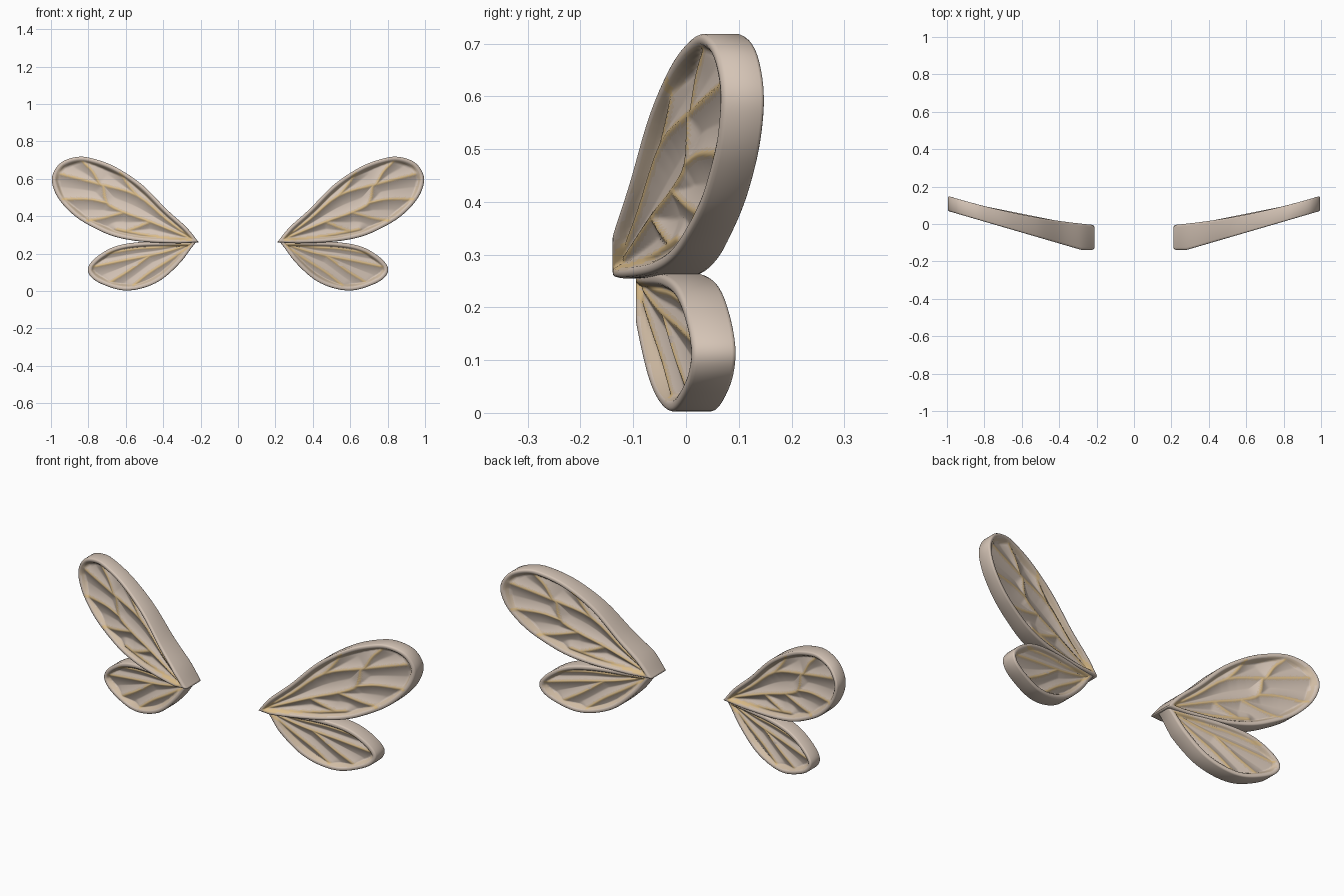
import bpy, bmesh, math
from mathutils import Vector

if "Cube" in bpy.data.objects:
    bpy.data.objects.remove(bpy.data.objects["Cube"])


def material(name, rgb):
    m = bpy.data.materials.new(name)
    m.use_nodes = True
    m.diffuse_color = (*rgb, 1)
    m.node_tree.nodes["Principled BSDF"].inputs["Base Color"].default_value = (*rgb, 1)
    return m


BEIGE = material("wing beige", (0.66, 0.55, 0.465))
TAN = material("warm tan", (0.63, 0.50, 0.37))
GOLD = material("vein gold", (0.70, 0.50, 0.25))


def smooth_path(pts, steps):
    """Catmull-Rom path through a few (x, z) points."""
    p = [Vector(q) for q in pts]
    p = [2 * p[0] - p[1]] + p + [2 * p[-1] - p[-2]]
    out = []
    for a, b, c, d in zip(p, p[1:], p[2:], p[3:]):
        for i in range(steps):
            t = i / steps
            out.append(0.5 * (2 * b + (c - a) * t + (2 * a - 5 * b + 4 * c - d) * t * t
                              + (3 * b - a - 3 * c + d) * t ** 3))
    return out + [p[-2]]


def distance(q, path):
    best = 9.0
    for a, b in zip(path, path[1:]):
        ab = b - a
        t = max(0, min(1, (q - a).dot(ab) / max(ab.length_squared, 1e-9)))
        best = min(best, (q - a - ab * t).length)
    return best


def relief(edge_gap, vein_gap):
    """Share of the full thickness: rounded rim, raised veins, sunken panels."""
    t = max(0, min(1, (edge_gap - 0.014) / 0.035))
    rim = 1 - t * t * (3 - 2 * t)
    vein = 0.22 + 0.52 * math.exp(-(vein_gap / 0.034) ** 1.2)
    u = 1 - min(1, edge_gap / 0.009)
    lip = 0.8 + 0.2 * math.sqrt(1 - u * u)
    return lip * max(rim, vein)


def colour_index(edge_gap, vein_gap):
    if edge_gap > 0.012 and vein_gap < 0.0055:
        return 2
    if vein_gap < 0.011 and edge_gap > 0.012 or 0.02 < edge_gap < 0.034:
        return 1
    return 0


def build_wing(name, outline, centre, veins, front, back):
    edge = smooth_path(outline, 5)
    loop = smooth_path(outline, 12)[:-1]
    paths = [smooth_path(v, 4) for v in veins]
    centre = Vector(centre)
    n = len(loop)

    # Concentric rings of points with their gaps to the rim and the veins
    scales = [1, 0.99, 0.975, 0.955] + [0.93 - 0.025 * i for i in range(36)]
    rings = []
    for s in scales:
        ring = []
        for p in loop:
            q = centre + (p - centre) * s
            edge_gap = 0 if s == 1 else distance(q, edge)
            ring.append((q, edge_gap, min(distance(q, v) for v in paths)))
        rings.append(ring)

    # Rim and membrane, front and back
    bm = bmesh.new()
    outer = []
    for side in (-1, 1):
        previous = None
        for k, ring in enumerate(rings):
            verts = []
            for q, e, v in ring:
                f, b = front(q.x), back(q.x)
                y = (f + b) / 2 + side * (b - f) / 2 * relief(e, v)
                verts.append(bm.verts.new((q.x, y, q.y)))
            if previous:
                for i in range(n):
                    j = (i + 1) % n
                    face = bm.faces.new((previous[i], previous[j], verts[j], verts[i]))
                    corners = (rings[k - 1][i], rings[k - 1][j], ring[i], ring[j])
                    face.material_index = colour_index(sum(c[1] for c in corners) / 4,
                                                       sum(c[2] for c in corners) / 4)
            else:
                outer.append(verts)
            previous = verts
        bm.faces.new(previous)

    # Outer wall joining both faces
    for i in range(n):
        j = (i + 1) % n
        bm.faces.new((outer[0][i], outer[0][j], outer[1][j], outer[1][i]))
    bmesh.ops.recalc_face_normals(bm, faces=bm.faces)
    for f in bm.faces:
        f.smooth = True
    mesh = bpy.data.meshes.new(name)
    bm.to_mesh(mesh)
    bm.free()
    for m in (BEIGE, TAN, GOLD):
        mesh.materials.append(m)
    wing = bpy.data.objects.new(name, mesh)
    bpy.context.collection.objects.link(wing)
    mirror = wing.modifiers.new("other side", "MIRROR")
    mirror.use_mirror_merge = False


# Upper pair
build_wing(
    "upper_wings",
    [(.21, .26), (.275, .34), (.38, .435), (.515, .57), (.66, .665), (.785, .71),
     (.865, .716), (.945, .687), (.99, .625), (.99, .56), (.95, .48), (.865, .395),
     (.755, .33), (.65, .288), (.515, .264), (.33, .255), (.21, .26)],
    (.64, .47),
    [[(.25, .285), (.38, .38), (.54, .51), (.74, .57), (.95, .625)],
     [(.25, .28), (.47, .37), (.61, .42), (.7, .47), (.72, .56)],
     [(.25, .272), (.47, .295), (.65, .33)],
     [(.61, .42), (.72, .39), (.81, .375)],
     [(.7, .47), (.8, .49), (.94, .49)],
     [(.54, .51), (.59, .57), (.63, .635)],
     [(.74, .57), (.78, .64), (.83, .69)],
     [(.47, .37), (.54, .34), (.6, .32)]],
    lambda x: -.139 + .292 * max(0, x - .28),
    lambda x: -.0055 + .09 * (x - .21) + .138 * (x - .21) ** 2)

# Lower pair
build_wing(
    "lower_wings",
    [(.22, .265), (.33, .265), (.515, .262), (.65, .24), (.745, .19), (.8, .13),
     (.79, .08), (.73, .038), (.62, .004), (.515, .014), (.41, .06), (.31, .15),
     (.245, .235), (.22, .265)],
    (.55, .14),
    [[(.25, .25), (.42, .2), (.6, .165), (.77, .13)],
     [(.25, .245), (.36, .17), (.47, .1), (.56, .03)],
     [(.25, .255), (.4, .235), (.55, .225), (.7, .2)],
     [(.47, .19), (.58, .11), (.68, .05)]],
    lambda x: -.095 + .215 * max(0, x - .3),
    lambda x: .095 - .2 * (.8 - x))
